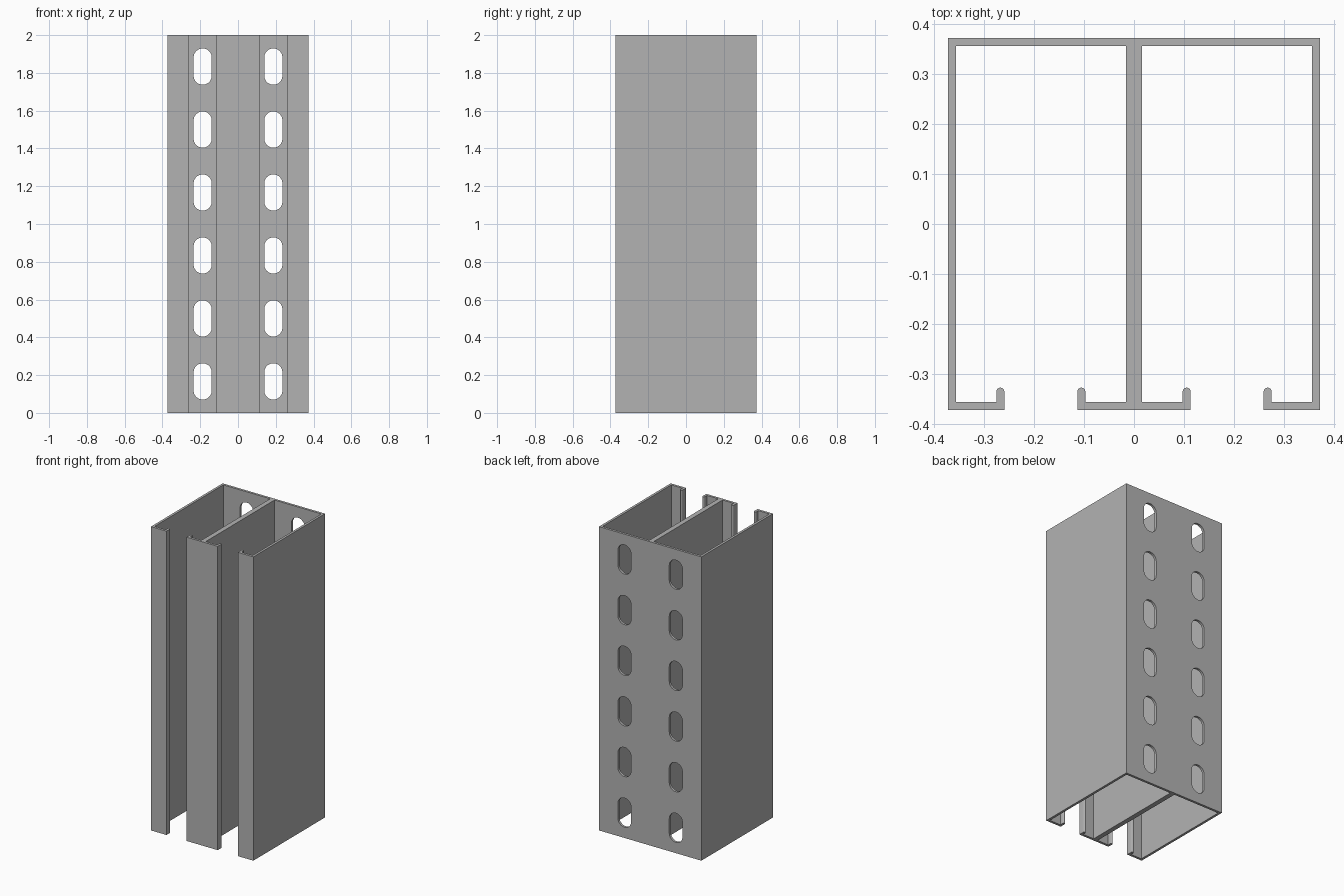
import bpy
import bmesh
import math

cube = bpy.data.objects.get("Cube")
if cube:
    bpy.data.objects.remove(cube)

HEIGHT, HALF, WALL = 2.0, 0.373, 0.016
LIP_IN, LIP_OUT, LIP_TOP = 0.1135, 0.26, -0.328
SLOT_X, SLOT_R, SLOT_H = 0.187, 0.048, 0.192

steel = bpy.data.materials.new("galvanised grey")
steel.use_nodes = True
GREY = (0.45, 0.45, 0.45, 1)
steel.diffuse_color = GREY
steel.node_tree.nodes["Principled BSDF"].inputs["Base Color"].default_value = GREY


def arc(cx, cy, r, start, end, steps):
    """Points on a circular arc, angles in degrees."""
    angles = [math.radians(start + (end - start) * i / steps) for i in range(steps + 1)]
    return [(cx + r * math.cos(a), cy + r * math.sin(a)) for a in angles]


def extruded(bm, points, offset):
    """Add a closed prism from a ring of 3D points."""
    face = bm.faces.new([bm.verts.new(p) for p in points])
    result = bmesh.ops.extrude_face_region(bm, geom=[face])
    verts = [v for v in result["geom"] if isinstance(v, bmesh.types.BMVert)]
    bmesh.ops.translate(bm, verts=verts, vec=offset)


def finish(name, bm):
    bmesh.ops.recalc_face_normals(bm, faces=bm.faces)
    mesh = bpy.data.meshes.new(name)
    bm.to_mesh(mesh)
    bm.free()
    obj = bpy.data.objects.new(name, mesh)
    bpy.context.collection.objects.link(obj)
    mesh.materials.append(steel)
    return obj


# One half of the double channel, with rounded inward lips
inner = HALF - WALL
r = WALL / 2
profile = [(0, HALF), (0, -HALF), (LIP_IN, -HALF)]
profile += arc(LIP_IN - r, LIP_TOP - r, r, 0, 180, 8)
profile += [(LIP_IN - WALL, -inner), (WALL, -inner), (WALL, inner), (inner, inner),
            (inner, -inner), (LIP_OUT + WALL, -inner)]
profile += arc(LIP_OUT + r, LIP_TOP - r, r, 0, 180, 8)
profile += [(LIP_OUT, -HALF), (HALF, -HALF), (HALF, HALF)]

bm = bmesh.new()
extruded(bm, [(x, y, 0) for x, y in profile], (0, 0, HEIGHT))
seam = [f for f in bm.faces if all(abs(v.co.x) < 1e-5 for v in f.verts)]
bmesh.ops.delete(bm, geom=seam, context="FACES_ONLY")
channel = finish("double_channel", bm)

mirror = channel.modifiers.new("mirror", "MIRROR")
mirror.use_clip = True

# Cutters for the two columns of rounded slots in the back wall
bm = bmesh.new()
straight = SLOT_H / 2 - SLOT_R
for side in (-1, 1):
    for row in range(6):
        z = HEIGHT * (row + 0.5) / 6
        ring = arc(side * SLOT_X, z + straight, SLOT_R, 0, 180, 16)
        ring += arc(side * SLOT_X, z - straight, SLOT_R, 180, 360, 16)
        extruded(bm, [(x, inner - 0.05, zz) for x, zz in ring], (0, 0.15, 0))
cutter = finish("slot_cutter", bm)
cutter.hide_render = True
cutter.hide_viewport = True
cutter.display_type = "WIRE"

slots = channel.modifiers.new("slots", "BOOLEAN")
slots.operation = "DIFFERENCE"
slots.solver = "EXACT"
slots.object = cutter

# Smooth only the rounded slot ends and lip tips
bpy.context.view_layer.objects.active = channel
channel.select_set(True)
for modifier in ("mirror", "slots"):
    bpy.ops.object.modifier_apply(modifier=modifier)
bpy.data.objects.remove(cutter)
bpy.ops.object.shade_smooth_by_angle(angle=math.radians(35))
